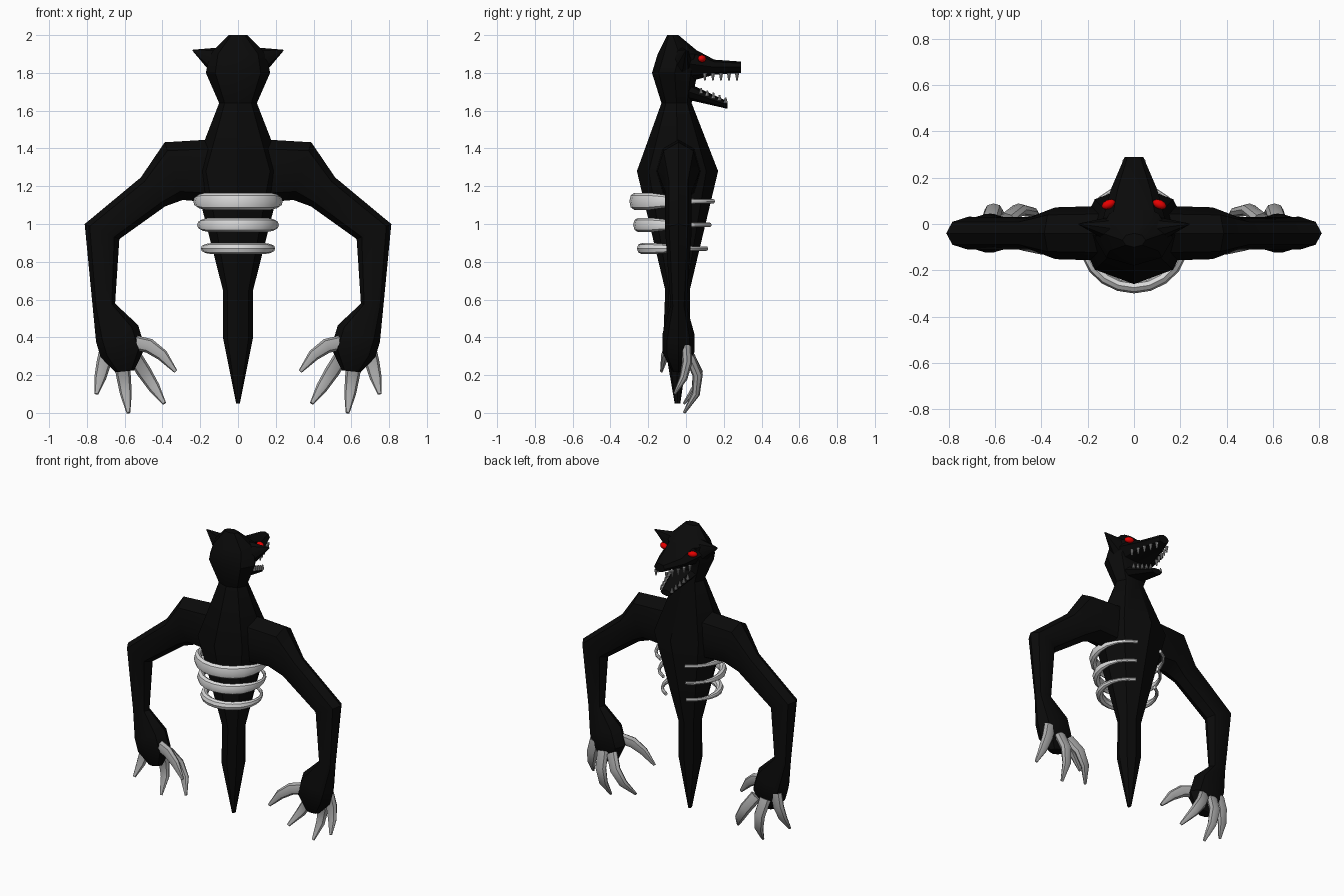
import bpy, bmesh
from math import sin, cos, pi, radians
from mathutils import Vector

default_cube = bpy.data.objects.get("Cube")
if default_cube:
    bpy.data.objects.remove(default_cube)


def make_material(name, red, green, blue):
    material = bpy.data.materials.new(name)
    material.use_nodes = True
    color = (red, green, blue, 1)
    material.diffuse_color = color
    shader = material.node_tree.nodes["Principled BSDF"]
    shader.inputs["Base Color"].default_value = color
    return material


BLACK = make_material("shadow_black", .003, .003, .003)
BONE = make_material("rib_bone", .7, .7, .7)
GREY = make_material("claw_grey", .4, .4, .4)
RED = make_material("eye_red", .8, 0, 0)


def finish(obj, name, material):
    """Name, colour and shade the active object."""
    obj.name = name
    obj.data.materials.append(material)
    bpy.ops.object.shade_smooth_by_angle(angle=radians(35))


def loft(name, sections, material, sides=8):
    """Skin a row of elliptical rings, each given as centre and two half axes."""
    bm = bmesh.new()
    angles = [2 * pi * step / sides for step in range(sides)]
    rings = [[bm.verts.new(centre + across * cos(angle) + along * sin(angle))
              for angle in angles] for centre, across, along in sections]
    for lower, upper in zip(rings, rings[1:]):
        for here in range(sides):
            after = (here + 1) % sides
            bm.faces.new((lower[here], lower[after], upper[after], upper[here]))
    bm.faces.new(rings[0])
    bm.faces.new(rings[-1])
    bmesh.ops.recalc_face_normals(bm, faces=bm.faces)
    mesh = bpy.data.meshes.new(name)
    bm.to_mesh(mesh)
    bm.free()
    obj = bpy.data.objects.new(name, mesh)
    bpy.context.collection.objects.link(obj)
    bpy.ops.object.select_all(action='DESELECT')
    obj.select_set(True)
    bpy.context.view_layer.objects.active = obj
    finish(obj, name, material)


def upright_ring(z, half_width, back, front):
    half_depth = (front - back) / 2
    return (Vector((0, back + half_depth, z)),
            Vector((half_width, 0, 0)), Vector((0, half_depth, 0)))


def facing_ring(y, half_width, low, high):
    half_height = (high - low) / 2
    return (Vector((0, y, low + half_height)),
            Vector((half_width, 0, 0)), Vector((0, 0, half_height)))


def limb(name, points, radii, material, depth=.7):
    """Flattened tube whose rings are mitred along a path."""
    sections = []
    last = len(points) - 1
    for index, (point, radius) in enumerate(zip(points, radii)):
        heading = points[min(index + 1, last)] - points[max(index - 1, 0)]
        heading.normalize()
        across = heading.cross(Vector((0, 1, 0))).normalized()
        sections.append((point, across * radius, heading.cross(across) * radius * depth))
    loft(name, sections, material)


# Tail, torso, neck and skull in one skin
loft("body", [upright_ring(*row) for row in (
    (.05, .01, -.06, -.03),
    (.4, .08, -.12, .02),
    (.65, .08, -.11, .02),
    (1.28, .24, -.26, .17),
    (1.64, .1, -.13, .03),
    (1.8, .17, -.18, .06),
    (1.9, .15, -.15, .08),
    (2, .05, -.1, -.04))], BLACK)

# Snout and hanging jaw
loft("snout", [facing_ring(*row) for row in (
    (0, .14, 1.75, 1.95), (.15, .1, 1.79, 1.87), (.29, .04, 1.8, 1.86))], BLACK)
loft("lower_jaw", [facing_ring(*row) for row in (
    (0, .09, 1.66, 1.75), (.22, .04, 1.61, 1.65))], BLACK)

# Ribs: thick across the back, thin at the open front ends
for level in range(3):
    reach = .22 - .02 * level
    height = 1.12 - .125 * level
    sections = []
    steps = 18
    for step in range(steps + 1):
        angle = radians(25 + 310 * step / steps)
        outward = Vector((sin(angle), cos(angle), 0))
        bulk = min(1, max(0, .4 - cos(angle)))
        centre = outward * reach + Vector((0, -.055, height))
        rise = .012 + (.033 - .008 * level) * bulk
        sections.append((centre, outward * (.01 + .015 * bulk), Vector((0, 0, rise))))
    loft(f"rib_{level + 1}", sections, BONE)

for side, sign in (("left", 1), ("right", -1)):

    def place(x, y, z):
        return Vector((x * sign, y, z))

    # Arm from shoulder to palm
    arm_path = ((.1, 1.28), (.34, 1.28), (.45, 1.17), (.72, .96),
                (.71, .57), (.64, .42), (.61, .32), (.6, .22))
    limb(f"{side}_arm", [place(x, -.04, z) for x, z in arm_path],
         (.17, .16, .1, .1, .06, .12, .12, .05), BLACK)

    # Hooked claws: base, tip and the bulge between them
    forward = Vector((0, .06, 0))
    upward = Vector((0, 0, .04))
    claws = {
        "thumb": (place(.54, -.07, .37), place(.33, -.13, .22), upward),
        "inner": (place(.55, .02, .3), place(.39, -.01, .05), forward),
        "middle": (place(.62, .02, .3), place(.58, -.01, 0), forward),
        "outer": (place(.69, 0, .35), place(.75, -.06, .1), forward / 2),
    }
    for finger, (base, tip, bulge) in claws.items():
        stations = [step / 3 for step in range(4)]
        points = [base.lerp(tip, part) + bulge * sin(pi * part) for part in stations]
        radii = [.01 + .03 * (1 - part ** 3) for part in stations]
        limb(f"{side}_{finger}_claw", points, radii, GREY)

    # Pointed ear
    limb(f"{side}_ear", [place(.12, -.02, 1.87), place(.24, 0, 1.92)], (.07, .003), BLACK)

    # Slanted eye
    bpy.ops.mesh.primitive_ico_sphere_add(
        subdivisions=2, radius=.02, location=place(.11, .085, 1.875),
        rotation=(0, 0, -.4 * sign), scale=(1.6, 1, 1))
    finish(bpy.context.object, f"{side}_eye", RED)

    # Teeth along both jaws
    for tooth in range(5):
        part = tooth / 4
        upper_root = place(.1 - .06 * part, .1 + .17 * part, 1.8)
        lower_root = place(.07 - .03 * part, .08 + .13 * part, 1.69 - .05 * part)
        for jaw, root, length in (("upper", upper_root, -.04), ("lower", lower_root, .03)):
            tip = root + Vector((0, 0, length))
            limb(f"{side}_{jaw}_tooth_{tooth + 1}", [root, tip], (.011, .004), GREY, 1)
